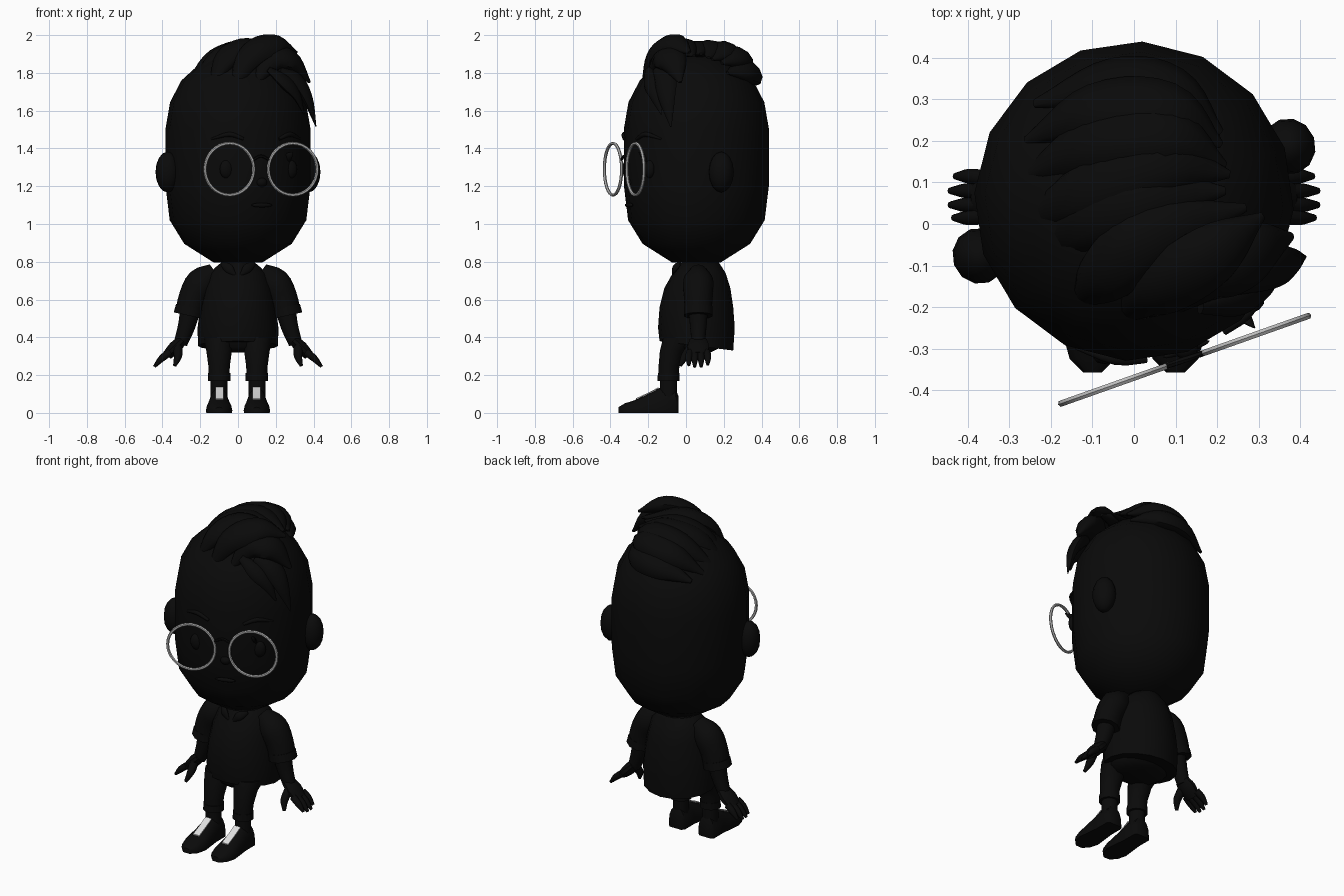
import bpy, bmesh, math
from mathutils import Vector, Matrix

if "Cube" in bpy.data.objects:
    bpy.data.objects.remove(bpy.data.objects["Cube"])


def material(name, v):
    m = bpy.data.materials.new(name)
    m.diffuse_color = (v, v, v, 1)
    m.use_nodes = True
    m.node_tree.nodes["Principled BSDF"].inputs["Base Color"].default_value = m.diffuse_color
    return m


BLACK = material("black", 0.003)
SILVER = material("silver", 0.5)
WHITE = material("lace_white", 0.75)
TURN = math.radians(19.5)           # the head looks a little to one side
HEAD = Vector((0, 0.055, 0))
SPIN = Matrix.Translation(HEAD) @ Matrix.Rotation(TURN, 4, 'Z')


def skin(name, rings, mat=BLACK, angle=50, matrix=None):
    """Join rings of points into a closed, smooth skin."""
    bm = bmesh.new()
    rows = [[bm.verts.new(p) for p in r] for r in rings]
    n = len(rows[0])
    for a, b in zip(rows, rows[1:]):
        for i in range(n):
            bm.faces.new((a[i], a[(i + 1) % n], b[(i + 1) % n], b[i]))
    bm.faces.new(rows[0][::-1])
    bm.faces.new(rows[-1])
    bmesh.ops.recalc_face_normals(bm, faces=bm.faces)
    me = bpy.data.meshes.new(name)
    bm.to_mesh(me)
    bm.free()
    ob = bpy.data.objects.new(name, me)
    bpy.context.collection.objects.link(ob)
    if matrix:
        me.transform(matrix)
    return finish(ob, name, mat, angle)


def finish(ob, name, mat, angle=50):
    ob.name = name
    ob.data.materials.append(mat)
    bpy.ops.object.select_all(action='DESELECT')
    ob.select_set(True)
    bpy.context.view_layer.objects.active = ob
    bpy.ops.object.shade_smooth_by_angle(angle=math.radians(angle))
    return ob


def loft(name, rows, sides=16, shear=0.0, mat=BLACK, matrix=None):
    """Stacked ellipses: (x, y, z, rx, ry); shear lowers the back."""
    rings = []
    for k, (x, y, z, rx, ry) in enumerate(rows):
        ring = []
        for i in range(sides):
            a = math.tau * i / sides
            drop = shear * math.sin(a) if k == 0 else 0
            ring.append((x + rx * math.cos(a), y + ry * math.sin(a), z - drop))
        rings.append(ring)
    return skin(name, rings, mat, 50, matrix)


def spline(pts, steps):
    """Catmull-Rom points through the control points."""
    p = [Vector(q) for q in pts]
    p = [2 * p[0] - p[1]] + p + [2 * p[-1] - p[-2]]
    out = []
    for i in range(1, len(p) - 2):
        for s in range(steps):
            t = s / steps
            a, b, c, d = p[i - 1:i + 3]
            out.append(0.5 * (2 * b + (c - a) * t + (2 * a - 5 * b + 4 * c - d) * t * t
                              + (3 * b - a - 3 * c + d) * t ** 3))
    return out + [p[-2]]


def tube(name, pts, radii, flat=1.0, up=(0, 1, 0), sides=10, steps=3, mat=BLACK):
    """Tapered limb; flat scales its thickness along the up direction."""
    path = spline(pts, steps)
    rad = [v.x for v in spline([(r, 0, 0) for r in radii], steps)]
    rings = []
    for i, (c, r) in enumerate(zip(path, rad)):
        t = (path[min(i + 1, len(path) - 1)] - path[max(i - 1, 0)]).normalized()
        u = Vector(up(c)) if callable(up) else Vector(up)
        u = (u - t * u.dot(t)).normalized()
        w = t.cross(u)
        rings.append([c + max(r, 0.003) * (math.cos(a) * w + flat * math.sin(a) * u)
                      for a in (math.tau * k / sides for k in range(sides))])
    return skin(name, rings, mat)


def ball(name, loc, scale, turn=TURN):
    bpy.ops.mesh.primitive_uv_sphere_add(segments=12, ring_count=8)
    ob = bpy.context.object
    ob.data.transform(Matrix.Translation(loc) @ Matrix.Rotation(turn, 4, 'Z')
                      @ Matrix.Diagonal((*scale, 1)))
    return finish(ob, name, BLACK)


# Head
profile = [(0.13, 0.797), (0.285, 0.895), (0.362, 1.02), (0.384, 1.2), (0.385, 1.5),
           (0.36, 1.645), (0.30, 1.76), (0.19, 1.86), (0.06, 1.905)]
loft("head", [(0, 0, z, r, r) for r, z in profile], matrix=SPIN)

# Ears, nose, mouth and eye details
for s, side in ((1, "right"), (-1, "left")):
    ball(side + "_ear", SPIN @ Vector((s * 0.395, 0, 1.275)), (0.065, 0.068, 0.108))
    ball(side + "_eye", SPIN @ Vector((s * 0.178, -0.325, 1.29)), (0.04, 0.025, 0.05))
    tube(side + "_eyebrow", [SPIN @ Vector((s * x, y, z)) for x, y, z in
         ((0.10, -0.37, 1.45), (0.17, -0.345, 1.475), (0.25, -0.285, 1.45))],
         (0.008, 0.013, 0.005))
ball("nose", SPIN @ Vector((0, -0.375, 1.22)), (0.03, 0.026, 0.025))
ball("mouth", SPIN @ Vector((0, -0.378, 1.1)), (0.06, 0.01, 0.012))
tube("eyelash", [(0.25, -0.20, 1.34), (0.27, -0.23, 1.36), (0.29, -0.25, 1.38)],
     (0.025, 0.02, 0.003), 0.5)

# Round glasses with a dark bridge
along = Vector((math.cos(TURN), math.sin(TURN), 0))
mid = Vector((0.122, -0.327, 1.29))
for s, side in ((1, "right"), (-1, "left")):
    bpy.ops.mesh.primitive_torus_add(major_radius=0.137, minor_radius=0.0085,
                                     major_segments=32, minor_segments=6)
    ob = bpy.context.object
    ob.data.transform(Matrix.Translation(mid + along * s * 0.178)
                      @ Matrix.Rotation(TURN, 4, 'Z') @ Matrix.Rotation(math.pi / 2, 4, 'X'))
    finish(ob, side + "_glasses_rim", SILVER)
tube("glasses_bridge", [mid + along * x + Vector((0, 0, z)) for x, z in
     ((-0.045, 0.05), (0, 0.07), (0.045, 0.05))], (0.007, 0.008, 0.007), sides=6)

# Swept hair locks, lying flat over the scalp
locks = [
    [(-.24, .29, 1.73), (-.06, .335, 1.79), (.09, .31, 1.81), (.21, .22, 1.80)],
    [(-.26, .20, 1.75), (-.10, .27, 1.85), (.08, .27, 1.88), (.21, .19, 1.85)],
    [(-.27, .11, 1.76), (-.10, .19, 1.88), (.08, .21, 1.91), (.22, .14, 1.87)],
    [(-.27, .00, 1.74), (-.12, .07, 1.88), (.06, .14, 1.92), (.23, .12, 1.88)],
    [(-.23, -.08, 1.72), (-.12, 0, 1.86), (.03, .06, 1.92), (.22, .08, 1.90)],
    [(-.14, -.19, 1.73), (-.06, -.12, 1.87), (.06, -.02, 1.93), (.27, .04, 1.89)],
    [(-.03, -.23, 1.71), (.06, -.16, 1.88), (.19, -.07, 1.948), (.31, .02, 1.91)],
    [(.10, -.21, 1.75), (.18, -.13, 1.87), (.28, -.07, 1.86), (.38, -.03, 1.75)],
]
outward = lambda c: c - Vector((0, 0.055, 1.5))
for i, pts in enumerate(locks):
    tube("hair_lock_%d" % (i + 1), pts, (0.012, 0.075, 0.08, 0.01), 0.66, outward, steps=5)
tube("hair_fringe_long", [(.22, -.15, 1.82), (.31, -.11, 1.76), (.37, -.10, 1.66),
     (.413, -.08, 1.515)], (0.03, 0.06, 0.045, 0.004), 0.55, outward, steps=5)
tube("hair_fringe_short", [(.16, -.2, 1.82), (.25, -.18, 1.75), (.31, -.16, 1.68),
     (.35, -.13, 1.58)], (0.02, 0.05, 0.035, 0.004), 0.55, outward, steps=5)

# Shirt, neck, hips
loft("shirt", [(0, 0.055, 0.355, 0.212, 0.195), (0, 0.055, 0.45, 0.214, 0.203),
               (0, 0.055, 0.56, 0.2, 0.195), (0, 0.06, 0.66, 0.18, 0.175),
               (0, 0.07, 0.74, 0.155, 0.14), (0, 0.075, 0.795, 0.09, 0.1)], shear=0.025)
loft("neck", [(0, 0.075, 0.76, 0.07, 0.07), (0, 0.075, 0.83, 0.07, 0.07)])
loft("hips", [(0, 0.03, 0.32, 0.12, 0.1), (0, 0.04, 0.35, 0.17, 0.15),
              (0, 0.05, 0.42, 0.19, 0.17)])

for s, side in ((1, "right"), (-1, "left")):
    P = lambda *pts: [(s * x, y, z) for x, y, z in pts]
    # Collar flap
    tube(side + "_collar", P((.085, -.03, .79), (.05, -.06, .765), (.015, -.07, .73)),
         (0.012, 0.025, 0.006), 0.5)
    # Sleeve with a rolled cuff
    tube(side + "_sleeve", P((.12, .065, .745), (.19, .065, .69), (.235, .065, .61),
         (.258, .065, .52)), (0.05, 0.083, 0.079, 0.075))
    tube(side + "_sleeve_cuff", P((.252, .065, .56), (.262, .065, .515)), (0.078, 0.08))
    # Forearm, palm, fingers and thumb
    tube(side + "_forearm", P((.25, .065, .56), (.272, .065, .46), (.305, .065, .365)),
         (0.055, 0.046, 0.036))
    tube(side + "_palm", P((.295, .065, .385), (.335, .065, .345), (.375, .065, .305)),
         (0.027, 0.034, 0.026), 1.75)
    for i, (y, reach) in enumerate(((.015, .9), (.046, 1.0), (.08, 1.0), (.115, .85))):
        tube("%s_finger_%d" % (side, i + 1), P((.36, .065 + (y - .065) * .9, .322),
             (.36 + .045 * reach, y, .322 - .035 * reach),
             (.36 + .083 * reach, y, .322 - .078 * reach)), (0.02, 0.018, 0.008), sides=8)
    tube(side + "_thumb", P((.32, .03, .345), (.318, -.005, .30), (.335, -.03, .25)),
         (0.026, 0.022, 0.009), sides=8)
    # Trouser leg, cuff and ankle
    loft(side + "_leg", [(s * .1, -.092, .18, .054, .053), (s * .1, -.09, .25, .057, .055),
                         (s * .1, -.07, .33, .068, .068), (s * .1, -.02, .40, .085, .1)])
    loft(side + "_leg_cuff", [(s * .1, -.093, .17, .06, .058), (s * .1, -.092, .21, .059, .057)])
    loft(side + "_ankle", [(s * .1, -.093, .06, .045, .045), (s * .1, -.093, .18, .045, .045)])
    # Shoe: half-ellipse sections from heel to toe (y, half width, height)
    rings = []
    for y, w, h in ((-.04, .04, .09), (-.055, .055, .125), (-.14, .055, .132), (-.2, .062, .1),
                    (-.27, .07, .068), (-.325, .055, .05), (-.358, .022, .03)):
        arc = [math.pi * k / 8 for k in range(9)]
        rings.append([(s * .1 + w * math.cos(a), y, 0.012 + (h - .012) * math.sin(a) ** .8)
                      for a in arc] + [(s * .1 - w * .97, y, 0), (s * .1 + w * .97, y, 0)])
    skin(side + "_shoe", rings)
    # Lace strip on the instep
    rings = [[(s * .098 + dx, y, z + dz) for dx, dz in ((-.021, 0), (.021, 0), (.021, .006),
             (-.021, .006))] for y, z in ((-.145, .13), (-.2, .101), (-.265, .071))]
    skin(side + "_shoe_lace", rings, WHITE, 30)
